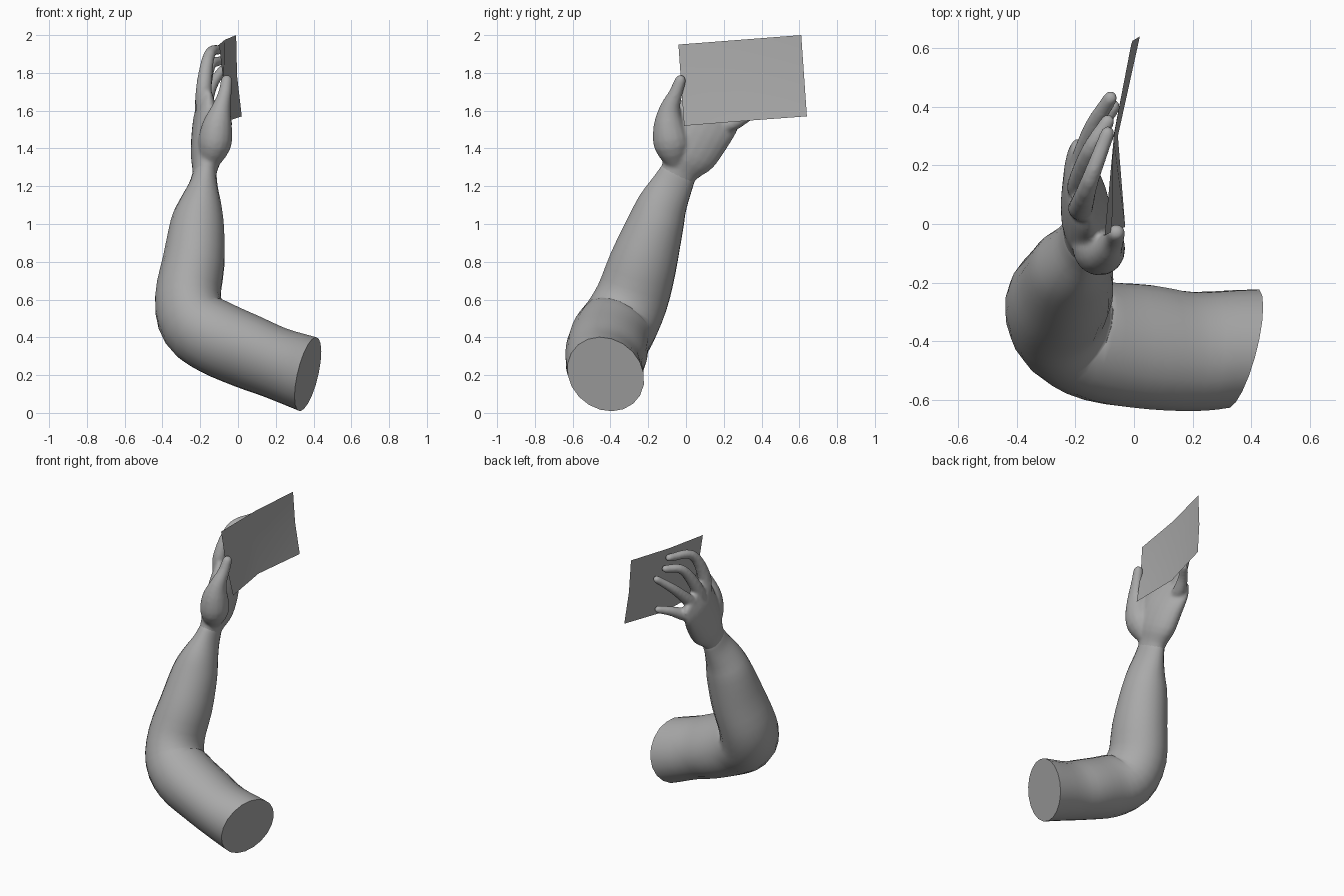
import bpy, bmesh, math
from mathutils import Vector

cube = bpy.data.objects.get("Cube")
if cube:
    bpy.data.objects.remove(cube, do_unlink=True)

grey = bpy.data.materials.new("plain grey")
grey.use_nodes = True
colour = (0.4, 0.4, 0.4, 1)
grey.diffuse_color = colour
grey.node_tree.nodes["Principled BSDF"].inputs["Base Color"].default_value = colour


def finish(name, bm, angle):
    bmesh.ops.recalc_face_normals(bm, faces=bm.faces)
    mesh = bpy.data.meshes.new(name)
    bm.to_mesh(mesh)
    bm.free()
    obj = bpy.data.objects.new(name, mesh)
    bpy.context.collection.objects.link(obj)
    mesh.materials.append(grey)
    bpy.ops.object.select_all(action='DESELECT')
    obj.select_set(True)
    bpy.context.view_layer.objects.active = obj
    bpy.ops.object.shade_smooth_by_angle(angle=math.radians(angle))
    return obj


def spline(stations, steps):
    """Catmull-Rom through stations of (x, y, z, half width, half depth)."""
    pts = [Vector(s) for s in stations]
    pts = [2 * pts[0] - pts[1]] + pts + [2 * pts[-1] - pts[-2]]
    out = []
    for a, b, c, d in zip(pts, pts[1:], pts[2:], pts[3:]):
        for i in range(steps):
            t = i / steps
            out.append(0.5 * (2 * b + (c - a) * t + (2 * a - 5 * b + 4 * c - d) * t * t
                              + (3 * b - a - 3 * c + d) * t ** 3))
    return out + [pts[-2]]


def tube(bm, stations, ref, sides=16, steps=3, start_normal=None):
    """Loft elliptical rings along a path and round off the far end."""
    rings = spline(stations, steps)
    # Rounded tip
    last, end = rings[-1], rings[-1] - rings[-2]
    ahead = Vector(end[:3]).normalized() * min(last[3], last[4])
    for k in (30, 55, 78):
        a = math.radians(k)
        pos = Vector(last[:3]) + ahead * math.sin(a)
        rings.append(Vector((*pos, last[3] * math.cos(a), last[4] * math.cos(a))))
    loops = []
    for i, r in enumerate(rings):
        before, after = rings[max(i - 1, 0)], rings[min(i + 1, len(rings) - 1)]
        t = Vector((after - before)[:3]).normalized()
        if start_normal:
            t = t.lerp(start_normal.normalized(), max(0, 1 - i / 4)).normalized()
        u = (ref - t * ref.dot(t)).normalized()
        v = t.cross(u)
        loop = []
        for k in range(sides):
            a = math.tau * k / sides
            loop.append(bm.verts.new(Vector(r[:3]) + u * r[3] * math.cos(a) + v * r[4] * math.sin(a)))
        loops.append(loop)
    for a, b in zip(loops, loops[1:]):
        for k in range(sides):
            n = (k + 1) % sides
            bm.faces.new((a[k], a[n], b[n], b[k]))
    bm.faces.new(loops[0][::-1])
    bm.faces.new(loops[-1])


side = Vector((-0.135, 0.825, -0.405))
across = Vector((1, 0, 0))

# Upper arm, elbow and forearm in one sweep
arm = bmesh.new()
tube(arm, [
    (0.37, -0.425, 0.205, 0.215, 0.197),
    (0.20, -0.435, 0.265, 0.21, 0.185),
    (0.05, -0.42, 0.325, 0.22, 0.19),
    (-0.12, -0.40, 0.40, 0.212, 0.195),
    (-0.23, -0.35, 0.475, 0.205, 0.185),
    (-0.265, -0.285, 0.61, 0.195, 0.175),
    (-0.235, -0.225, 0.80, 0.18, 0.165),
    (-0.215, -0.16, 1.00, 0.15, 0.143),
    (-0.20, -0.125, 1.10, 0.132, 0.115),
    (-0.185, -0.075, 1.20, 0.11, 0.077),
    (-0.177, -0.04, 1.27, 0.097, 0.062),
], side, sides=20, start_normal=Vector((-1, 0.28, 0.26)))
finish("arm", arm, 50)

# Palm
hand = bmesh.new()
tube(hand, [
    (-0.18, -0.065, 1.22, 0.09, 0.06),
    (-0.175, -0.03, 1.29, 0.105, 0.066),
    (-0.165, 0.015, 1.37, 0.15, 0.083),
    (-0.165, 0.07, 1.48, 0.168, 0.08),
    (-0.175, 0.12, 1.57, 0.172, 0.06),
    (-0.175, 0.15, 1.63, 0.16, 0.04),
], side, sides=20)

# Thumb with the muscle at its base
tube(hand, [
    (-0.16, -0.05, 1.31, 0.05, 0.05),
    (-0.125, -0.075, 1.42, 0.088, 0.095),
    (-0.11, -0.09, 1.52, 0.08, 0.083),
    (-0.09, -0.085, 1.61, 0.052, 0.056),
    (-0.07, -0.055, 1.69, 0.036, 0.037),
    (-0.06, -0.03, 1.76, 0.031, 0.031),
], across)

# Fingers, index to little: base inside the palm, knuckle, middle joint, tip
fingers = [
    [(-0.18, 0.06, 1.58), (-0.18, 0.06, 1.73), (-0.15, 0.15, 1.90), (-0.09, 0.31, 1.925)],
    [(-0.18, 0.11, 1.56), (-0.185, 0.14, 1.67), (-0.15, 0.25, 1.835), (-0.09, 0.35, 1.865)],
    [(-0.18, 0.15, 1.54), (-0.18, 0.20, 1.60), (-0.14, 0.33, 1.73), (-0.08, 0.43, 1.82)],
    [(-0.18, 0.18, 1.52), (-0.16, 0.25, 1.535), (-0.12, 0.33, 1.575), (-0.07, 0.40, 1.60)],
]
for path in fingers:
    radii = (0.045, 0.042, 0.031, 0.025)
    tube(hand, [(*p, r, r) for p, r in zip(path, radii)], across, sides=12, steps=4)
hand_object = finish("hand", hand, 180)

# Fuse the palm, thumb and fingers into one soft skin
remesh = hand_object.modifiers.new("fuse", 'REMESH')
remesh.mode = 'VOXEL'
remesh.voxel_size = 0.009
remesh.use_smooth_shade = True
soften = hand_object.modifiers.new("soften", 'SMOOTH')
soften.factor = 0.5
soften.iterations = 8

# Slightly bent card held between thumb and fingers
bm = bmesh.new()
rows = [
    [(-0.03, -0.01, 1.52), (-0.055, 0.30, 1.545), (0.02, 0.64, 1.57)],
    [(-0.075, -0.025, 1.735), (-0.07, 0.30, 1.76), (-0.005, 0.625, 1.785)],
    [(-0.10, -0.04, 1.95), (-0.07, 0.285, 1.975), (-0.01, 0.61, 2.0)],
]
grid = [[bm.verts.new(p) for p in row] for row in rows]
for low, high in zip(grid, grid[1:]):
    for k in range(2):
        bm.faces.new((low[k], low[k + 1], high[k + 1], high[k]))
finish("card", bm, 40)
